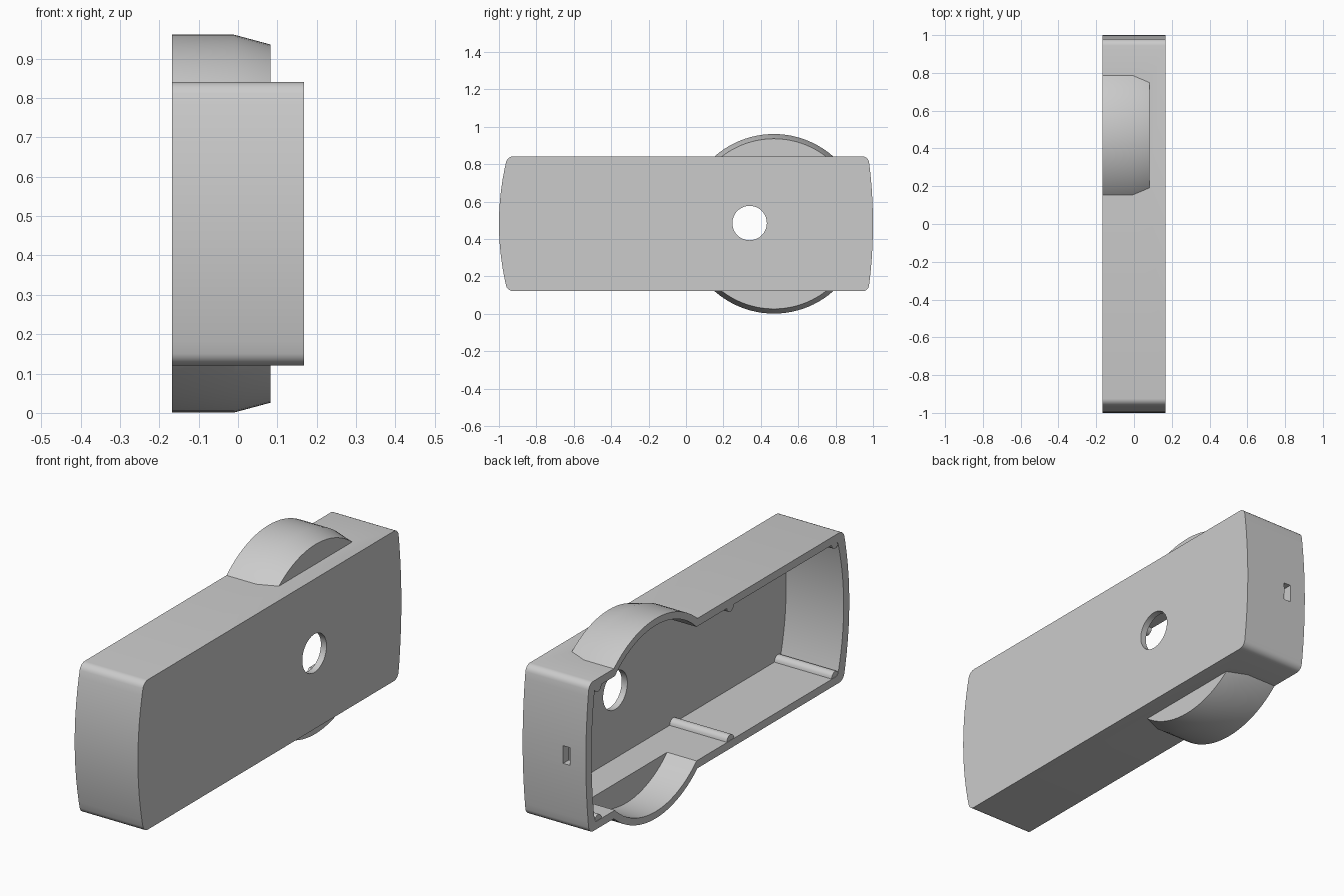
import bpy, bmesh, math
from mathutils import Matrix

cube = bpy.data.objects.get("Cube")
if cube:
    bpy.data.objects.remove(cube, do_unlink=True)

grey = bpy.data.materials.new("light_grey")
grey.use_nodes = True
colour = (0.6, 0.6, 0.6, 1)
grey.diffuse_color = colour
grey.node_tree.nodes["Principled BSDF"].inputs["Base Color"].default_value = colour

MID_Z = 0.481
WHEEL_Y = 0.47
HALF_X = 0.168


def finish(name, bm):
    bmesh.ops.recalc_face_normals(bm, faces=bm.faces)
    mesh = bpy.data.meshes.new(name)
    bm.to_mesh(mesh)
    bm.free()
    mesh.materials.append(grey)
    obj = bpy.data.objects.new(name, mesh)
    bpy.context.collection.objects.link(obj)
    return obj


def slab(name, half_y, half_z, x0, x1, radius):
    """Long block with bowed ends and rounded long corners."""
    bm = bmesh.new()
    ts = [i / 6 - 1 for i in range(13)]
    outline = [(half_y - 0.025 * t * t, t) for t in ts]
    outline += [(-half_y + 0.045 * t * t, t) for t in reversed(ts)]
    face = bm.faces.new([bm.verts.new((x0, y, MID_Z + t * half_z)) for y, t in outline])
    ext = bmesh.ops.extrude_face_region(bm, geom=[face])
    moved = [g for g in ext["geom"] if isinstance(g, bmesh.types.BMVert)]
    bmesh.ops.translate(bm, verts=moved, vec=(x1 - x0, 0, 0))
    corners = [e for e in bm.edges
               if abs(e.verts[0].co.x - e.verts[1].co.x) > 0.1
               and abs(abs(e.verts[0].co.z - MID_Z) - half_z) < 0.001]
    bmesh.ops.bevel(bm, geom=corners, offset=radius, segments=5,
                    profile=0.5, affect='EDGES')
    return finish(name, bm)


def turned(name, profile, y, z, sides):
    """Solid turned about an axis along x, from (x, radius) pairs."""
    bm = bmesh.new()
    rings = []
    for x, r in profile:
        angles = [math.tau * i / sides for i in range(sides)]
        rings.append([bm.verts.new((x, y + r * math.cos(a), z + r * math.sin(a)))
                      for a in angles])
    for a, b in zip(rings, rings[1:]):
        for i in range(sides):
            j = (i + 1) % sides
            bm.faces.new((a[i], a[j], b[j], b[i]))
    bm.faces.new(rings[0])
    bm.faces.new(rings[-1])
    return finish(name, bm)


def block(name, centre, size):
    bm = bmesh.new()
    bmesh.ops.create_cube(bm, size=1, matrix=Matrix.Translation(centre) @ Matrix.Diagonal((*size, 1)))
    return finish(name, bm)


def combine(target, tool, operation):
    tool.hide_render = True
    mod = target.modifiers.new("combine", 'BOOLEAN')
    mod.operation = operation
    mod.solver = 'EXACT'
    mod.object = tool
    bpy.context.view_layer.objects.active = target
    bpy.ops.object.modifier_apply(modifier=mod.name)
    bpy.data.objects.remove(tool, do_unlink=True)


# Outer casing with the round bulge passing through it
casing = slab("casing", 1.0, 0.36, -HALF_X, HALF_X, 0.03)
bulge = turned("bulge", [(-HALF_X, 0.48), (-0.01, 0.48), (0.083, 0.455)],
               WHEEL_Y, MID_Z, 96)
combine(casing, bulge, 'UNION')

# Hollow interior, wheel recess, thumb hole and end slot
combine(casing, slab("hollow", 0.957, 0.322, -0.3, 0.138, 0.015), 'DIFFERENCE')
combine(casing, turned("recess", [(-0.3, 0.447), (-0.012, 0.447)],
                       WHEEL_Y, MID_Z, 96), 'DIFFERENCE')
combine(casing, turned("round_hole", [(0.05, 0.092), (0.3, 0.092)],
                       0.34, 0.485, 48), 'DIFFERENCE')
combine(casing, block("end_slot", (-0.065, 1.0, 0.478), (0.036, 0.2, 0.085)), 'DIFFERENCE')

# Rounded ribs along the floor and ceiling
for y in (-0.895, -0.1, 0.905):
    for side in (-1, 1):
        rib = turned("rib", [(-0.166, 0.027), (0.15, 0.027)],
                     y, MID_Z + side * 0.322, 16)
        combine(casing, rib, 'UNION')

bpy.ops.object.select_all(action='DESELECT')
casing.select_set(True)
bpy.context.view_layer.objects.active = casing
bpy.ops.object.shade_smooth_by_angle(angle=math.radians(25))
